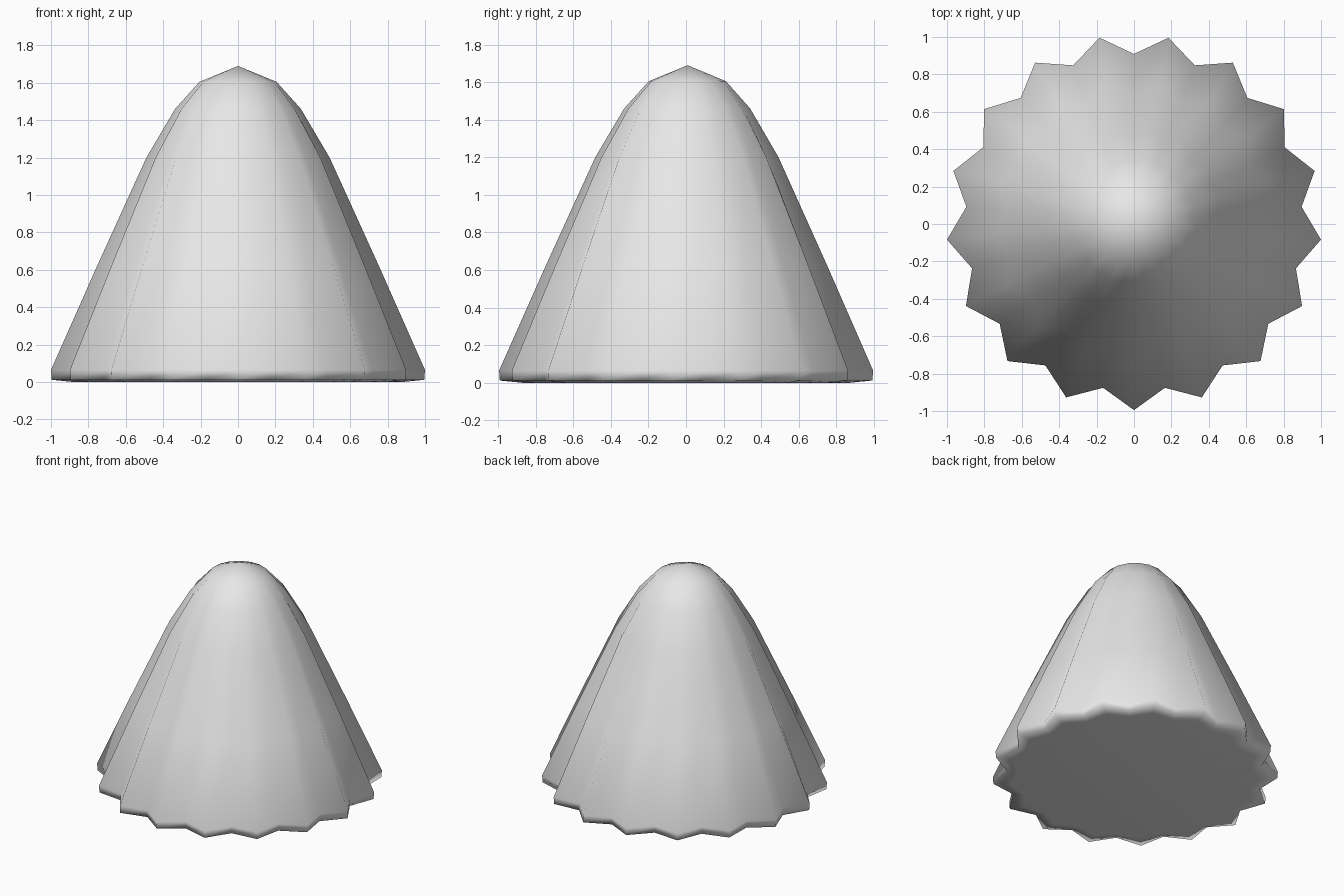
import bpy, bmesh
from math import sin, cos, pi

cube = bpy.data.objects.get("Cube")
if cube:
    bpy.data.objects.remove(cube)

grey = bpy.data.materials.new("light_grey")
grey.use_nodes = True
grey.diffuse_color = (0.8, 0.8, 0.8, 1)
grey.node_tree.nodes["Principled BSDF"].inputs["Base Color"].default_value = (0.8, 0.8, 0.8, 1)

FLUTES = 17
SHIFT = 0.009  # centres the odd-numbered ridges on y

# Rings from the base up: height, ridge radius, valley radius
RINGS = [
    (0.0, 0.88, 0.82),
    (0.012, 1.0, 0.896),
    (0.065, 1.004, 0.9),
    (0.62, 0.757, 0.685),
    (1.2, 0.492, 0.453),
    (1.46, 0.338, 0.318),
    (1.605, 0.207, 0.203),
]

bm = bmesh.new()


def ring(z, ridge, valley):
    verts = []
    for i in range(2 * FLUTES):
        a = -pi / 2 + pi * i / FLUTES
        r = valley if i % 2 else ridge
        verts.append(bm.verts.new((r * cos(a), r * sin(a) + SHIFT, z)))
    return verts


def pairs(verts):
    return zip(verts, verts[1:] + verts[:1])


# Fluted wall
rings = [ring(*row) for row in RINGS]
for low, high in zip(rings, rings[1:]):
    for (a, b), (d, c) in zip(pairs(low), pairs(high)):
        bm.faces.new((a, b, c, d))

# Closed tip and flat underside
tip = bm.verts.new((0, SHIFT, 1.69))
base = bm.verts.new((0, SHIFT, 0))
for a, b in pairs(rings[-1]):
    bm.faces.new((a, b, tip))
for a, b in pairs(rings[0]):
    bm.faces.new((b, a, base))

bmesh.ops.recalc_face_normals(bm, faces=bm.faces)
for face in bm.faces:
    face.smooth = True

mesh = bpy.data.meshes.new("fluted_cone")
bm.to_mesh(mesh)
bm.free()
mesh.materials.append(grey)
bpy.context.collection.objects.link(bpy.data.objects.new("fluted_cone", mesh))
